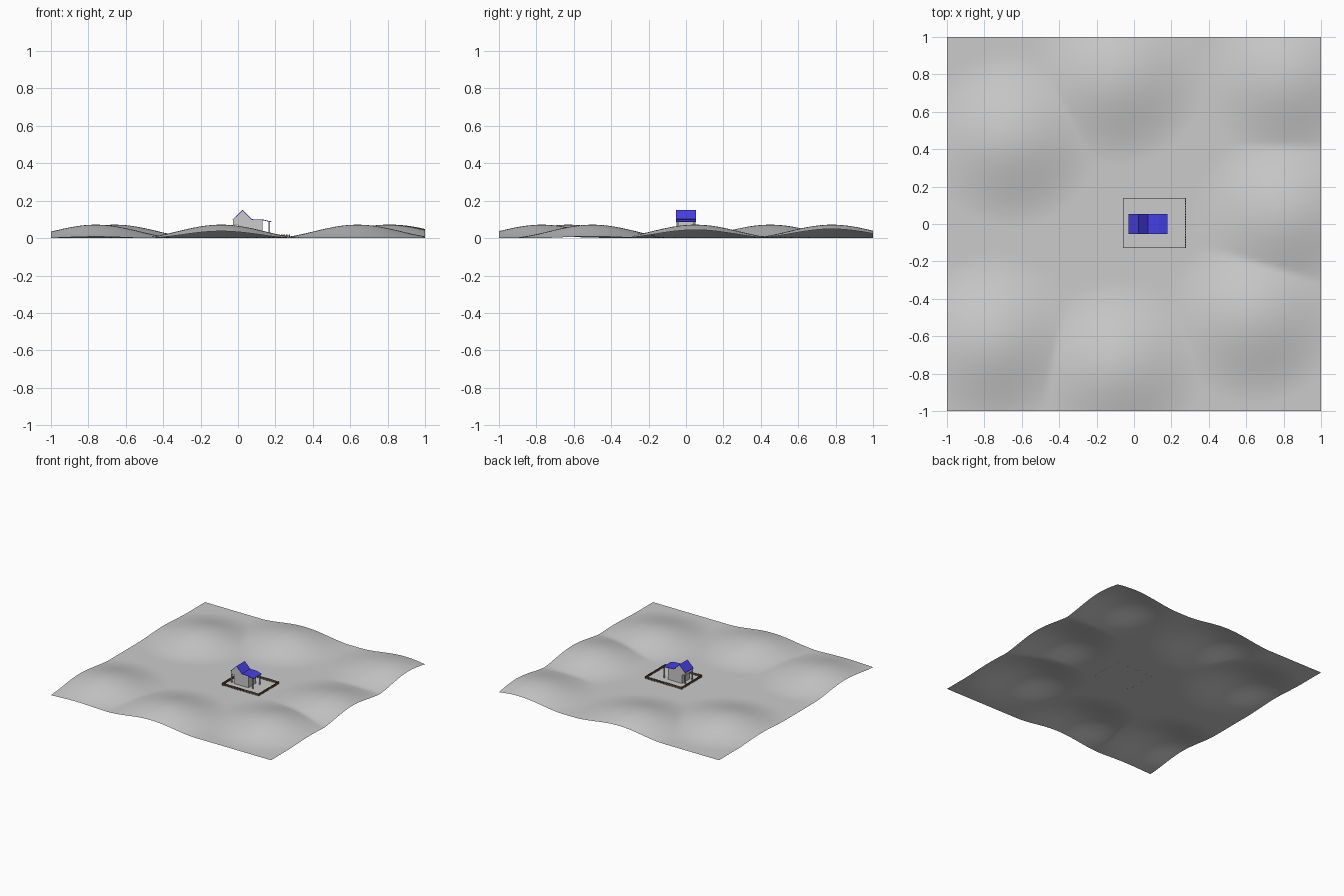
import bpy, bmesh, math

if "Cube" in bpy.data.objects:
    bpy.data.objects.remove(bpy.data.objects["Cube"])


def material(name, rgb):
    m = bpy.data.materials.new(name)
    m.diffuse_color = (*rgb, 1)
    m.use_nodes = True
    m.node_tree.nodes["Principled BSDF"].inputs["Base Color"].default_value = m.diffuse_color
    return m


GREY = material("grey", (0.6, 0.6, 0.6))
BLUE = material("roof blue", (0.06, 0.05, 0.8))
BROWN = material("fence brown", (0.2, 0.1, 0.04))


def finish(name, bm, mat):
    me = bpy.data.meshes.new(name)
    bm.to_mesh(me)
    bm.free()
    me.materials.append(mat)
    ob = bpy.data.objects.new(name, me)
    bpy.context.collection.objects.link(ob)
    return ob


def add_box(bm, x0, x1, y0, y1, z0, z1):
    vs = bmesh.ops.create_cube(bm, size=1)["verts"]
    for v in vs:
        v.co.x = x1 if v.co.x > 0 else x0
        v.co.y = y1 if v.co.y > 0 else y0
        v.co.z = z1 if v.co.z > 0 else z0


def prism(name, profile, half, mat):
    """Extrude an x/z outline along y."""
    bm = bmesh.new()
    face = bm.faces.new([bm.verts.new((x, -half, z)) for x, z in profile])
    ext = bmesh.ops.extrude_face_region(bm, geom=[face])["geom"]
    for g in ext:
        if isinstance(g, bmesh.types.BMVert):
            g.co.y = half
    bmesh.ops.recalc_face_normals(bm, faces=bm.faces)
    return finish(name, bm, mat)


# Rolling ground: one sheet with round hills
HILLS = [(-0.66, 0.45), (-0.09, 0.78), (0.82, 0.78), (0.80, 0.05),
         (0.64, -0.50), (-0.09, -0.77), (-0.76, -0.63)]
RADIUS, HEIGHT = 0.47, 0.072


def ground_z(x, y):
    d = min(math.hypot(x - a, y - b) for a, b in HILLS)
    return HEIGHT * math.cos(math.pi / 2 * d / RADIUS) ** 2 if d < RADIUS else 0


bm = bmesh.new()
bmesh.ops.create_grid(bm, x_segments=90, y_segments=90, size=1)
for v in bm.verts:
    v.co.z = ground_z(v.co.x, v.co.y)
for f in bm.faces:
    f.smooth = True
finish("ground", bm, GREY)

# House body with a gable overhanging the left porch
prism("house_walls", [(0.0, 0), (0.13, 0), (0.13, 0.097), (0.074, 0.097),
                      (0.024, 0.147), (-0.028, 0.097), (-0.028, 0.072),
                      (0.0, 0.072)], 0.05, GREY)

# Thin roof: gable, flat part and sloping right porch
top = [(-0.03, 0.098), (0.024, 0.151), (0.074, 0.101), (0.13, 0.1), (0.178, 0.089)]
prism("roof", top + [(x, z - 0.004) for x, z in reversed(top)], 0.054, BLUE)

# Porch posts
bm = bmesh.new()
for x, h in ((-0.024, 0.08), (0.167, 0.089)):
    for y in (-0.044, 0.044):
        add_box(bm, x - 0.004, x + 0.004, y - 0.004, y + 0.004, 0, h)
finish("porch_posts", bm, GREY)

# Picket fence around the yard
X0, X1, Y0, Y1 = -0.055, 0.275, -0.125, 0.135
T = 0.0012
bm = bmesh.new()
for z in (0.006, 0.013):
    for x in (X0, X1):
        add_box(bm, x - T, x + T, Y0, Y1, z, z + 0.004)
    for y in (Y0, Y1):
        add_box(bm, X0, X1, y - T, y + T, z, z + 0.004)
W = 0.0035
nx, ny = 24, 19
for i in range(nx + 1):
    x = X0 + (X1 - X0) * i / nx
    for y in (Y0, Y1):
        add_box(bm, x - W, x + W, y - T * 1.5, y + T * 1.5, 0, 0.02)
for i in range(ny + 1):
    y = Y0 + (Y1 - Y0) * i / ny
    for x in (X0, X1):
        add_box(bm, x - T * 1.5, x + T * 1.5, y - W, y + W, 0, 0.02)
finish("fence", bm, BROWN)
